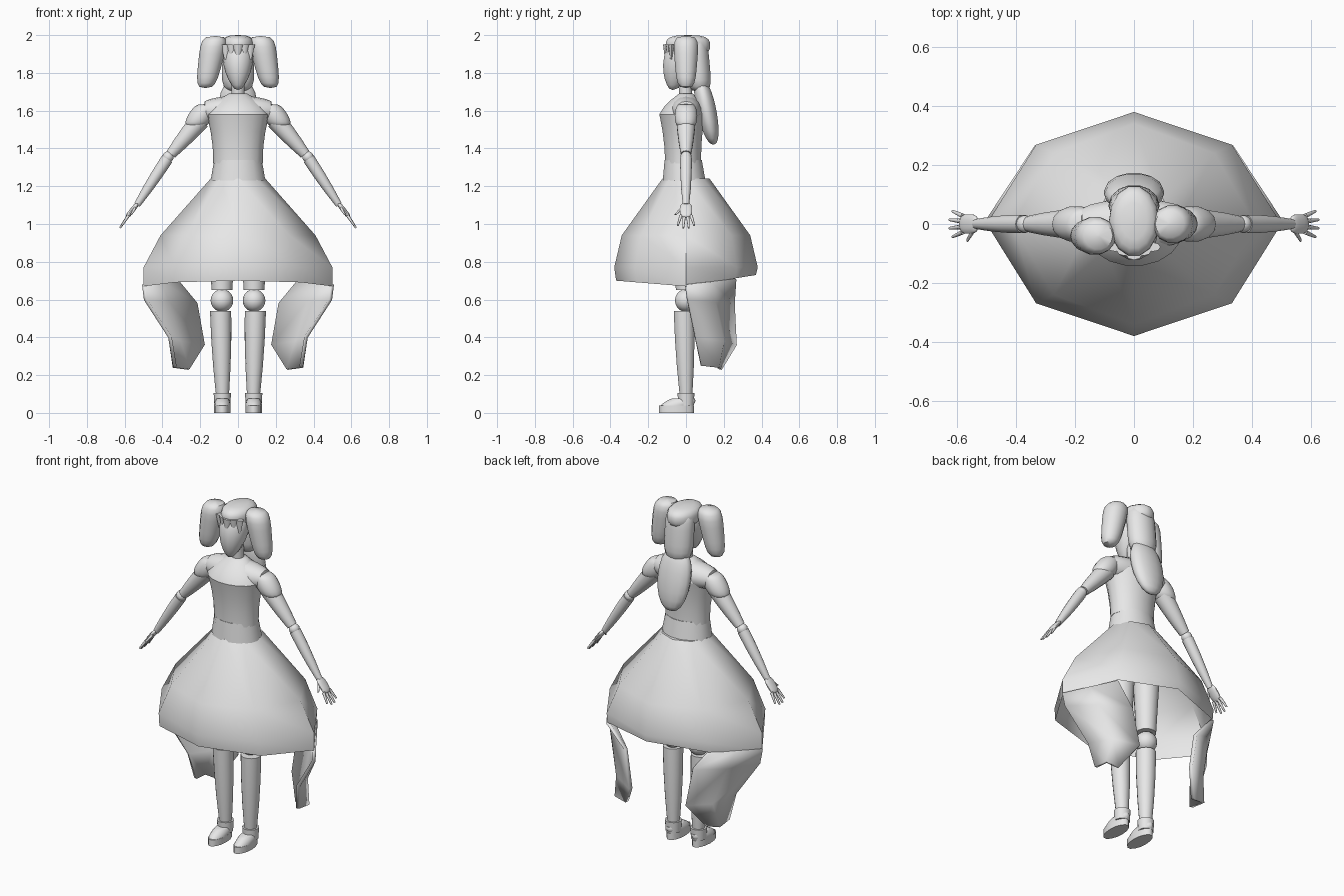
import bpy, bmesh, math
from mathutils import Vector

cube = bpy.data.objects.get("Cube")
if cube:
    bpy.data.objects.remove(cube, do_unlink=True)

colour = (.8, .8, .8, 1)
grey = bpy.data.materials.new("plain grey")
grey.use_nodes = True
grey.diffuse_color = colour
grey.node_tree.nodes["Principled BSDF"].inputs["Base Color"].default_value = colour


def finish(name, bm):
    """Turn a bmesh into a grey, smoothly shaded object."""
    bmesh.ops.recalc_face_normals(bm, faces=bm.faces)
    mesh = bpy.data.meshes.new(name)
    bm.to_mesh(mesh)
    bm.free()
    obj = bpy.data.objects.new(name, mesh)
    bpy.context.collection.objects.link(obj)
    mesh.materials.append(grey)
    bpy.ops.object.select_all(action='DESELECT')
    obj.select_set(True)
    bpy.context.view_layer.objects.active = obj
    bpy.ops.object.shade_smooth_by_angle(angle=math.radians(50))
    return obj


def bridge(bm, rows, closed):
    """Fill quads between successive rows of vertices."""
    for low, high in zip(rows, rows[1:]):
        count = len(low)
        for i in range(count if closed else count - 1):
            j = (i + 1) % count
            bm.faces.new((low[i], low[j], high[j], high[i]))


def part(name, start, end, thin, thick, bulge=0, depth=1, rounding=0, side=1, sides=14):
    """Tapered elliptical body: radius goes from thin to thick, plus a sine bulge.
    depth scales it along y; rounding is a superellipse power closing both ends."""
    start, end = Vector(start), Vector(end)
    axis = (end - start).normalized()
    slanted = abs(axis.x) > abs(axis.z) / 2
    across = Vector((-axis.z, 0, axis.x)) if slanted else Vector((1, 0, 0))
    steps = 10 if rounding else 5
    bm = bmesh.new()
    rows = []
    for k in range(steps + 1):
        t = (1 - math.cos(math.pi * k / steps)) / 2
        radius = thin + (thick - thin) * t + bulge * math.sin(math.pi * t)
        if rounding:
            closing = max(0, 1 - abs(2 * t - 1) ** rounding) ** (1 / rounding)
            radius *= max(closing, .05)
        row = []
        for i in range(sides):
            angle = math.tau * i / sides
            point = start.lerp(end, t) + across * radius * math.cos(angle)
            point.y += radius * depth * math.sin(angle)
            point.x *= side
            row.append(bm.verts.new(point))
        rows.append(row)
    bridge(bm, rows, closed=True)
    bm.faces.new(rows[0])
    bm.faces.new(rows[-1])
    return finish(name, bm)


def ball(name, x, z, radius, side):
    part(name, (x, 0, z + radius), (x, 0, z - radius), radius, radius, rounding=2, side=side)


# Skirt: open eight-sided bell, closed at the waist, hem rising to front and back
bm = bmesh.new()
angles = [math.tau * i / 8 for i in range(8)]
rows = []
for z, half_width, half_depth in ((1.24, .145, .125), (.94, .41, .34), (.77, .5, .38), (.67, .5, .37)):
    row = []
    for a in angles:
        pinch = 1 - .06 * abs(math.sin(2 * a))
        row.append(bm.verts.new((half_width * math.cos(a) * pinch, half_depth * math.sin(a), z)))
    rows.append(row)
for vert, a in zip(rows[-1], angles):
    vert.co.z += .03 * abs(math.sin(a)) + .03 * max(0, math.sin(a))
bridge(bm, rows, closed=True)
bm.faces.new(rows[0])
finish("skirt", bm)

# Skirt tails hanging from the rear side panels, bowed outward between their edges
outer_edge = [(.5, 0, .68), (.49, .01, .6), (.36, .05, .4), (.335, .08, .25)]
inner_edge = [(.33, .26, .71), (.22, .25, .58), (.18, .26, .36), (.26, .18, .23)]
for side, label in ((1, "left"), (-1, "right")):
    bm = bmesh.new()
    rows = []
    for k, (outer, inner) in enumerate(zip(outer_edge, inner_edge)):
        outer, inner = Vector(outer), Vector(inner)
        middle = (outer + inner) / 2 + Vector((.02, .02, 0)) * min(k, 2)
        row = [outer, middle, inner]
        rows.append([bm.verts.new((p.x * side, p.y, p.z)) for p in row])
    bridge(bm, rows, closed=False)
    tail = finish(label + "_skirt_tail", bm)
    cloth = tail.modifiers.new("cloth thickness", 'SOLIDIFY')
    cloth.thickness = .02
    cloth.offset = 0

# Torso
part("waistband", (0, -.01, 1.23), (0, -.015, 1.34), .145, .126, depth=.8)
part("bodice", (0, -.015, 1.32), (0, -.02, 1.58), .131, .166, bulge=-.01, depth=.74, sides=18)
part("upper_bodice", (0, -.02, 1.58), (0, 0, 1.69), .166, .05, bulge=.02, depth=.74, sides=18)
part("shoulder_yoke", (-.185, 0, 1.6), (.185, 0, 1.6), .055, .055, bulge=.025, depth=1.1, rounding=8)
part("neck", (0, 0, 1.66), (0, -.01, 1.8), .035, .035)

# Head and hair
part("head", (0, -.07, 1.71), (0, -.01, 1.98), .034, .08, bulge=.02, depth=1.08, rounding=3)
part("crown_hair", (0, .01, 2), (0, .01, 1.89), .085, .085, depth=1.42, rounding=3)
part("nape_hair", (0, .05, 1.99), (0, .075, 1.7), .086, .086, depth=.75, rounding=4)
part("ponytail", (0, .075, 1.77), (0, .145, 1.42), .1, .085, bulge=.01, depth=.52, rounding=2.5)
for i in range(-2, 3):
    x, y = i * .032, .014 * abs(i) - .106
    part("fringe_lock", (x, y, 1.95), (x, y, 1.87), .026, .008, depth=.6, sides=8)

for side, label in ((1, "left"), (-1, "right")):
    # Bunches, the right one set slightly further forward
    y = .02 * side - .02
    part(label + "_bunch", (.12, y, 1.995), (.172, y, 1.72), .076, .052, depth=.95, rounding=4, side=side)

    # Puffed sleeve and jointed arm
    part(label + "_sleeve", (.165, 0, 1.635), (.225, 0, 1.515), .055, .06, bulge=.012,
         depth=.88, rounding=6, side=side)
    part(label + "_upper_arm", (.2, 0, 1.55), (.355, 0, 1.37), .052, .028, bulge=.003, side=side)
    ball(label + "_elbow", .37, 1.355, .03, side)
    part(label + "_forearm", (.375, 0, 1.345), (.535, 0, 1.1), .032, .017, bulge=.004, side=side)

    # Hand with spread fingers
    part(label + "_palm", (.53, 0, 1.11), (.59, 0, 1.035), .013, .013, depth=2.6, rounding=3, side=side)
    for i in range(4):
        spread = (i - 1.5) * .018
        reach = .045 if i in (1, 2) else .035
        part(label + "_finger", (.58, spread, 1.045), (.58 + reach, spread * 1.6, 1.04 - reach * 1.35),
             .009, .005, side=side, sides=8)
    part(label + "_thumb", (.545, -.02, 1.085), (.565, -.055, 1.05), .011, .006, side=side, sides=8)

    # Leg, knee and shoe
    part(label + "_thigh", (.085, 0, 1.1), (.085, 0, .65), .08, .055, side=side)
    ball(label + "_knee", .085, .595, .06, side)
    part(label + "_shin", (.092, -.01, .54), (.082, 0, .09), .056, .034, bulge=.005, side=side)
    part(label + "_sole", (.083, -.05, 0), (.083, -.05, .038), .043, .043, depth=2.2, side=side)
    part(label + "_shoe_upper", (.083, -.05, .038), (.083, -.015, .075), .043, .032, bulge=.004,
         depth=2, side=side)
    part(label + "_shoe_cuff", (.083, 0, .04), (.083, 0, .105), .042, .046, side=side)
